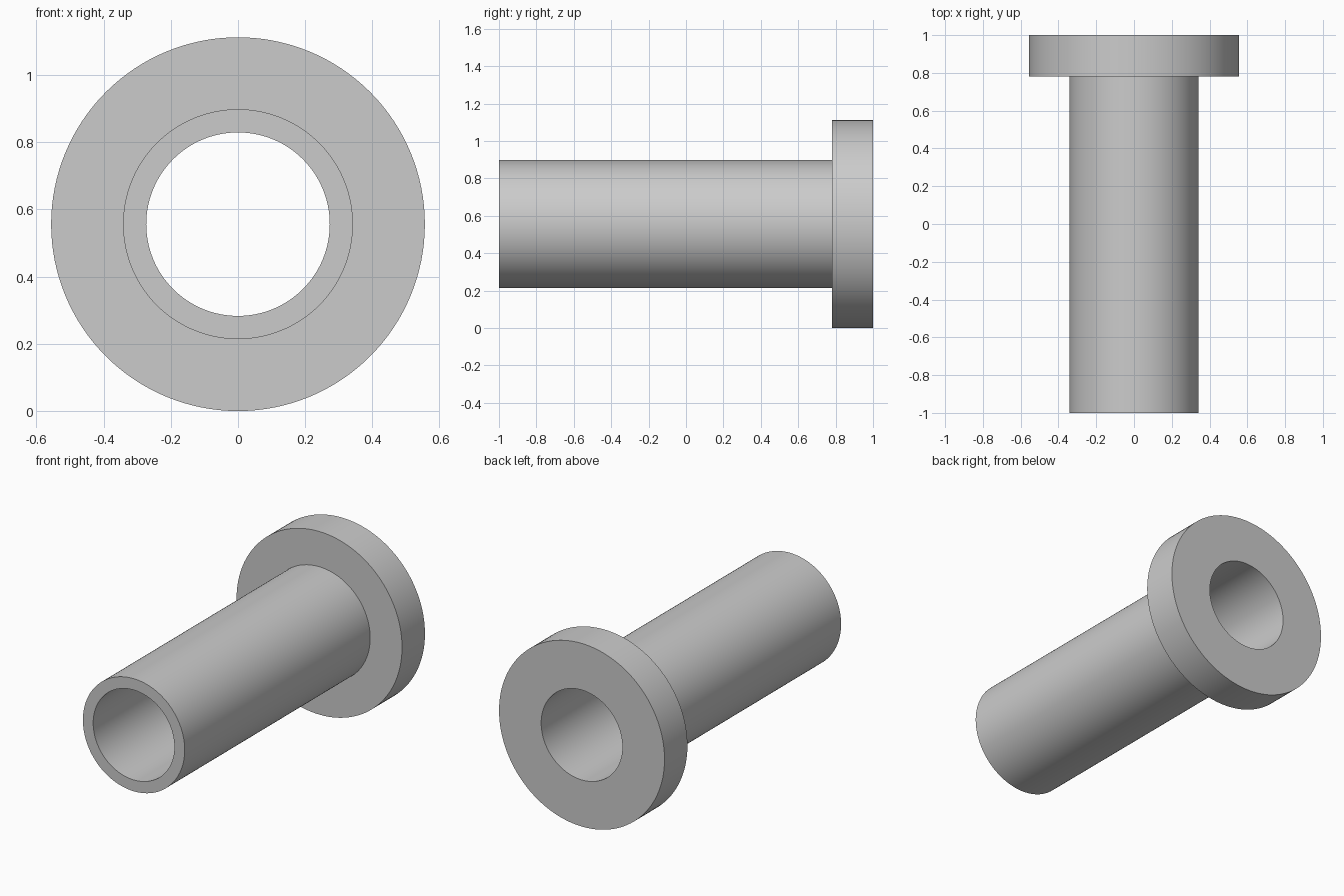
import bpy, bmesh, math
from mathutils import Vector

cube = bpy.data.objects.get("Cube")
if cube:
    bpy.data.objects.remove(cube, do_unlink=True)

FLANGE_R, TUBE_R, BORE_R = 0.556, 0.342, 0.273
FRONT, SHOULDER, BACK = -1.0, 0.78, 1.0
SEGMENTS = 128

# Plain grey material
grey = bpy.data.materials.new("light_grey")
grey.use_nodes = True
colour = (0.6, 0.6, 0.6, 1)
grey.diffuse_color = colour
grey.node_tree.nodes["Principled BSDF"].inputs["Base Color"].default_value = colour

# Closed wall profile (radius, y), revolved about the y axis
profile = [(BORE_R, FRONT), (TUBE_R, FRONT), (TUBE_R, SHOULDER),
           (FLANGE_R, SHOULDER), (FLANGE_R, BACK), (BORE_R, BACK)]
bm = bmesh.new()
verts = [bm.verts.new((r, y, 0)) for r, y in profile]
edges = [bm.edges.new((v, verts[(i + 1) % len(verts)])) for i, v in enumerate(verts)]
bmesh.ops.spin(bm, geom=verts + edges, cent=Vector(), axis=Vector((0, 1, 0)),
               angle=math.tau, steps=SEGMENTS, use_merge=True)
bmesh.ops.remove_doubles(bm, verts=bm.verts, dist=0.0001)
bmesh.ops.recalc_face_normals(bm, faces=bm.faces)

# Flanged sleeve, resting on the ground
mesh = bpy.data.meshes.new("flanged_sleeve")
bm.to_mesh(mesh)
bm.free()
mesh.materials.append(grey)
sleeve = bpy.data.objects.new("flanged_sleeve", mesh)
sleeve.location.z = FLANGE_R
bpy.context.collection.objects.link(sleeve)

# Smooth barrels with crisp rims
bpy.ops.object.select_all(action="DESELECT")
sleeve.select_set(True)
bpy.context.view_layer.objects.active = sleeve
bpy.ops.object.shade_smooth_by_angle(angle=math.radians(30))
